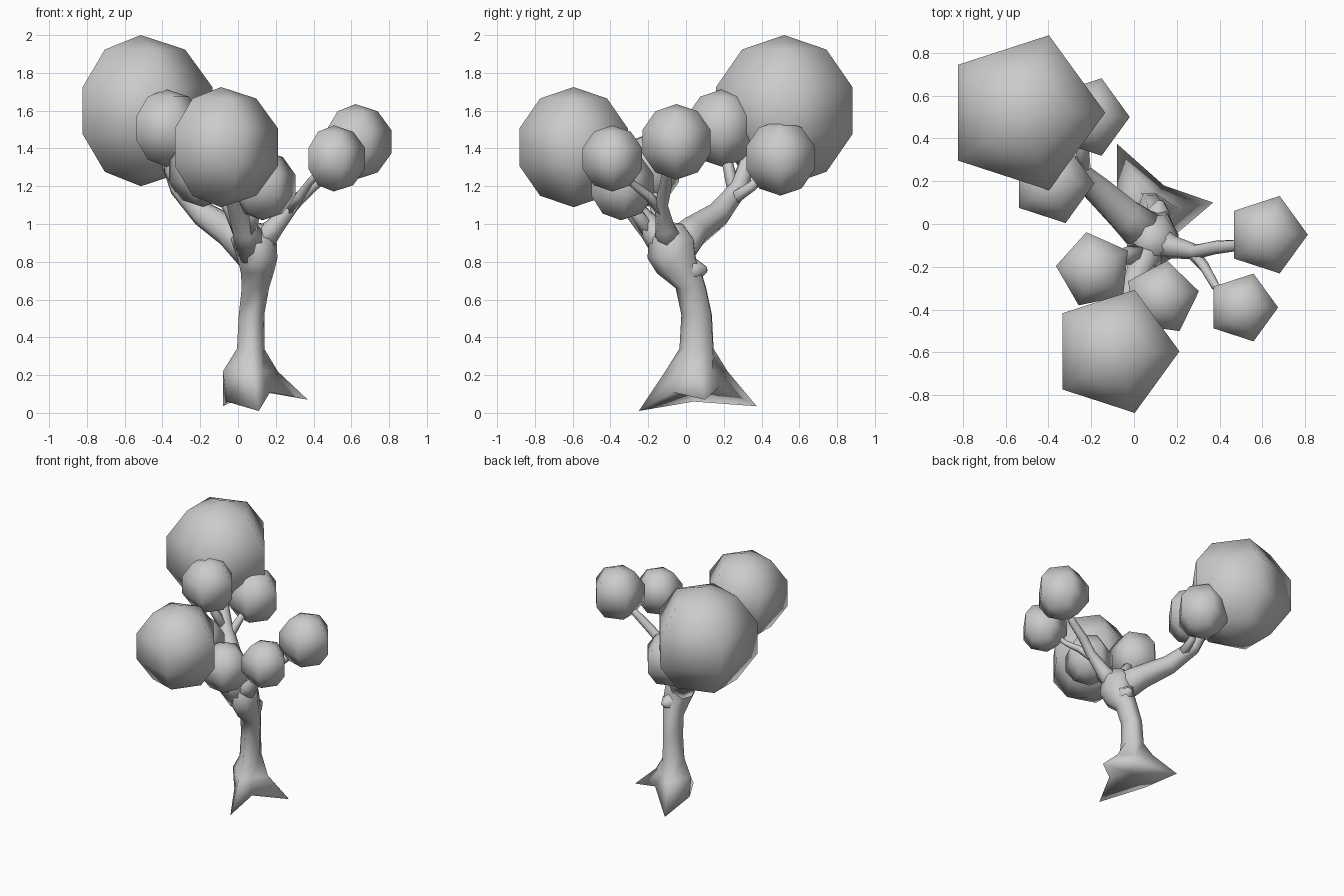
import bpy, bmesh
from math import sin, cos, radians, pi
from mathutils import Vector, Matrix


def finish(bm, name):
    bmesh.ops.recalc_face_normals(bm, faces=bm.faces)
    for f in bm.faces:
        f.smooth = True
    me = bpy.data.meshes.new(name)
    bm.to_mesh(me)
    bm.free()
    ob = bpy.data.objects.new(name, me)
    bpy.context.collection.objects.link(ob)
    return ob


def loft(name, rings, start=None, end=None):
    """Skin equal-length rings of points; cap with fans to start / end points."""
    bm = bmesh.new()
    rows = [[bm.verts.new(p) for p in r] for r in rings]
    n = len(rows[0])
    for a, b in zip(rows, rows[1:]):
        for i in range(n):
            j = (i + 1) % n
            bm.faces.new((a[i], a[j], b[j], b[i]))
    for row, tip in ((rows[0], start), (rows[-1], end)):
        if tip is None:
            bm.faces.new(row)
        else:
            c = bm.verts.new(tip)
            for i in range(n):
                bm.faces.new((row[i], row[(i + 1) % n], c))
    return finish(bm, name)


def branch(name, path, sides=8):
    """Tapered tube through (x, y, z, radius) points."""
    pts = [Vector(p[:3]) for p in path]
    rings = []
    for k, p in enumerate(pts):
        t = (pts[min(k + 1, len(pts) - 1)] - pts[max(k - 1, 0)]).normalized()
        u = t.cross(Vector((0.6, -0.8, 0.1)) if abs(t.x + t.y) < 0.1
                    else Vector((0.7, -0.7, 0))).normalized()
        v = t.cross(u)
        rings.append([p + path[k][3] * (u * cos(2 * pi * i / sides) + v * sin(2 * pi * i / sides))
                      for i in range(sides)])
    return loft(name, rings)


def foliage(name, x, y, z, r, turn=0):
    """Five-sided, five-ring leaf ball with one corner toward +x."""
    bm = bmesh.new()
    bmesh.ops.create_uvsphere(bm, u_segments=5, v_segments=5, radius=r,
                              matrix=Matrix.Translation((x, y, z)) @ Matrix.Rotation(radians(turn - 90), 4, 'Z'))
    return finish(bm, name)


# Trunk with three pointed roots and arched underside
angles = [-85, -38, 8, 60, 115, 200]
rings = [
    [(0.11, -0.25, 0.01), (0.17, -0.07, 0.11), (0.37, 0.10, 0.07),
     (0.14, 0.18, 0.14), (-0.08, 0.375, 0.035), (-0.06, 0.04, 0.06)],
    [(0.08, -0.11, 0.22), (0.13, -0.02, 0.22), (0.21, 0.07, 0.22),
     (0.11, 0.14, 0.22), (0.01, 0.22, 0.22), (-0.08, 0.05, 0.22)],
]
for cx, cy, z, rx, ry in [(0.065, 0.06, 0.34, 0.075, 0.095), (0.07, 0.06, 0.52, 0.07, 0.085),
                          (0.09, 0.03, 0.66, 0.075, 0.085), (0.10, -0.03, 0.74, 0.09, 0.125),
                          (0.10, -0.07, 0.82, 0.11, 0.135), (0.08, -0.07, 0.92, 0.125, 0.125),
                          (0.08, -0.08, 1.00, 0.07, 0.07)]:
    rings.append([(cx + rx * cos(radians(a)), cy + ry * sin(radians(a)), z) for a in angles])
loft("trunk", rings, (0.08, 0.06, 0.12), (0.08, -0.08, 1.01))

# Broken-off stub on the back of the trunk
branch("trunk_stub", [(0.10, -0.02, 0.75, 0.07), (0.115, 0.06, 0.755, 0.06), (0.125, 0.11, 0.76, 0.015)], 6)

# Main limbs and forks
branch("back_limb", [(0.08, -0.06, 0.86, 0.11), (-0.04, 0.04, 0.96, 0.085), (-0.18, 0.17, 1.05, 0.068),
                     (-0.31, 0.28, 1.19, 0.052), (-0.37, 0.33, 1.34, 0.042), (-0.46, 0.44, 1.50, 0.03)])
branch("back_limb_fork_left", [(-0.29, 0.26, 1.16, 0.04), (-0.36, 0.23, 1.28, 0.032), (-0.38, 0.19, 1.45, 0.025)], 6)
branch("back_limb_fork_right", [(-0.24, 0.23, 1.12, 0.04), (-0.24, 0.35, 1.20, 0.03), (-0.21, 0.47, 1.32, 0.02)], 6)
branch("right_limb", [(0.09, -0.08, 0.88, 0.09), (0.19, -0.11, 0.98, 0.052), (0.29, -0.13, 1.10, 0.035),
                      (0.38, -0.11, 1.19, 0.033), (0.48, -0.10, 1.27, 0.028), (0.61, -0.06, 1.40, 0.022)])
branch("right_limb_fork", [(0.27, -0.13, 1.07, 0.032), (0.33, -0.20, 1.15, 0.025),
                           (0.38, -0.29, 1.22, 0.02), (0.48, -0.37, 1.33, 0.016)], 6)
branch("front_limb", [(0.08, -0.08, 0.86, 0.10), (0.04, -0.18, 0.97, 0.07), (0.00, -0.28, 1.08, 0.055),
                      (-0.05, -0.42, 1.22, 0.042), (-0.08, -0.55, 1.36, 0.03)])
branch("front_limb_fork_left", [(0.03, -0.14, 0.94, 0.055), (-0.04, -0.15, 1.08, 0.04), (-0.15, -0.20, 1.24, 0.025)], 6)
branch("front_limb_fork_right", [(0.05, -0.18, 0.95, 0.05), (0.08, -0.26, 1.05, 0.035), (0.12, -0.33, 1.17, 0.02)], 6)

# Leaf balls
for args in [("foliage_back_large", -0.515, 0.52, 1.60, 0.40),
             ("foliage_front_large", -0.09, -0.595, 1.407, 0.318),
             ("foliage_back_left", -0.38, 0.19, 1.508, 0.205),
             ("foliage_back_right", -0.21, 0.50, 1.35, 0.20),
             ("foliage_right_high", 0.622, -0.05, 1.435, 0.20),
             ("foliage_right_low", 0.507, -0.39, 1.347, 0.175),
             ("foliage_front_left", -0.185, -0.215, 1.28, 0.19, 30),
             ("foliage_front_right", 0.13, -0.345, 1.205, 0.185, 10)]:
    foliage(*args)
